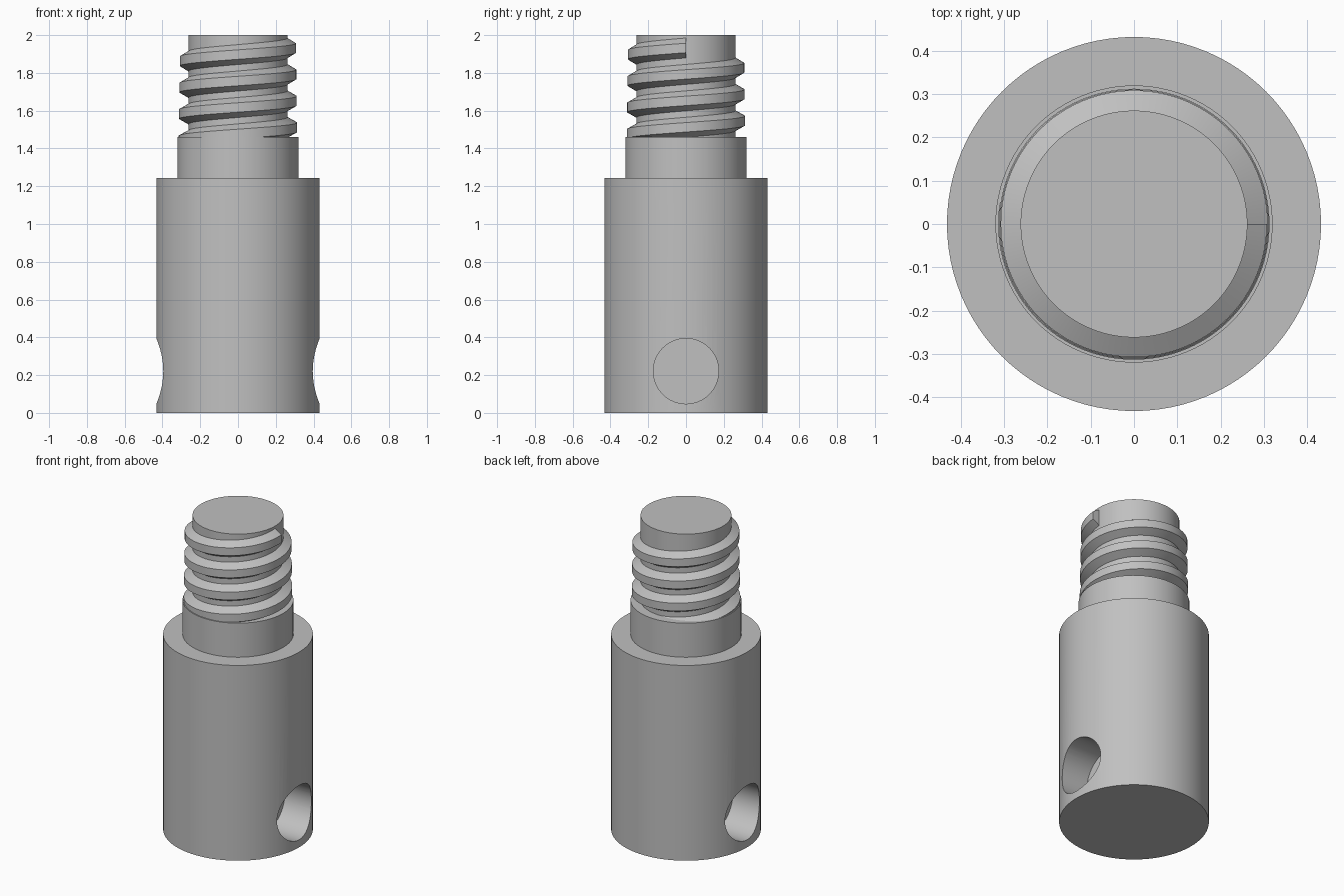
import bpy
import math
from mathutils import Vector

if "Cube" in bpy.data.objects:
    bpy.data.objects.remove(bpy.data.objects["Cube"], do_unlink=True)

# Single metal colour
GREY = (0.53, 0.53, 0.53, 1.0)
metal = bpy.data.materials.new("grey_metal")
metal.use_nodes = True
metal.diffuse_color = GREY
metal.node_tree.nodes["Principled BSDF"].inputs["Base Color"].default_value = GREY


def activate(ob):
    bpy.ops.object.select_all(action="DESELECT")
    ob.select_set(True)
    bpy.context.view_layer.objects.active = ob


def finish(ob):
    ob.data.materials.clear()
    ob.data.materials.append(metal)
    activate(ob)
    bpy.ops.object.shade_smooth_by_angle(angle=math.radians(25))


def cylinder(name, radius, bottom, top):
    bpy.ops.mesh.primitive_cylinder_add(
        vertices=96, radius=radius, depth=top - bottom,
        location=(0, 0, (bottom + top) / 2))
    ob = bpy.context.object
    ob.name = name
    return ob


# Main body with a flat-bottomed blind hole on each side
body = cylinder("body", 0.432, 0, 1.243)
HOLE_FLOOR, HOLE_END = 0.21, 0.6
for side in (-1, 1):
    bpy.ops.mesh.primitive_cylinder_add(
        vertices=64, radius=0.173, depth=HOLE_END - HOLE_FLOOR,
        location=(side * (HOLE_FLOOR + HOLE_END) / 2, 0, 0.221),
        rotation=(0, math.pi / 2, 0))
    cutter = bpy.context.object
    cutter.hide_render = True
    activate(body)
    cut = body.modifiers.new("side_hole", "BOOLEAN")
    cut.operation = "DIFFERENCE"
    cut.solver = "EXACT"
    cut.object = cutter
    bpy.ops.object.modifier_apply(modifier=cut.name)
    bpy.data.objects.remove(cutter, do_unlink=True)
finish(body)

# Collar and threaded core
finish(cylinder("collar", 0.32, 1.243, 1.46))
finish(cylinder("screw_core", 0.262, 1.3, 2.0))

# Right-handed trapezoidal thread, slightly tapered towards the top
PITCH, TURNS, STEPS = 0.14, 4, 96
END_Z, ROOT, HALF_ROOT, HALF_CREST = 1.932, 0.255, 0.057, 0.025
verts, faces = [], []
total = TURNS * STEPS
for i in range(total + 1):
    t = i / total
    angle = math.tau * TURNS * t
    z = END_Z - PITCH * TURNS * (1 - t)
    crest = 0.315 - 0.008 * t
    for r, dz in ((ROOT, -HALF_ROOT), (crest, -HALF_CREST),
                  (crest, HALF_CREST), (ROOT, HALF_ROOT)):
        verts.append(Vector((r * math.cos(angle), r * math.sin(angle), z + dz)))
    if i:
        a, b = 4 * (i - 1), 4 * i
        for k in range(4):
            n = (k + 1) % 4
            faces.append((a + k, b + k, b + n, a + n))
last = 4 * total
faces += [(0, 1, 2, 3), (last + 3, last + 2, last + 1, last)]
mesh = bpy.data.meshes.new("screw_thread")
mesh.from_pydata(verts, [], faces)
mesh.update()
thread = bpy.data.objects.new("screw_thread", mesh)
bpy.context.collection.objects.link(thread)
finish(thread)
